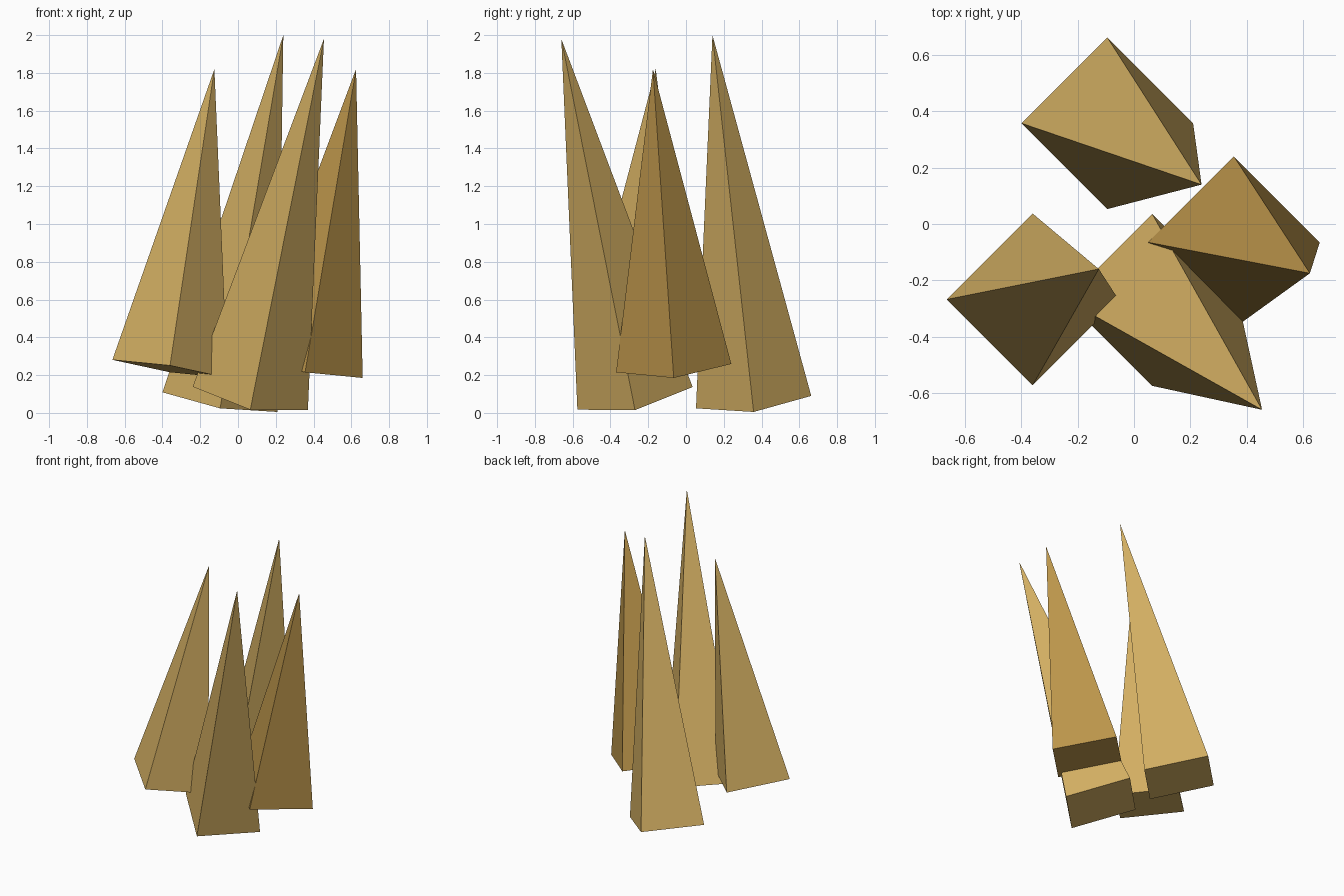
import bpy, bmesh
from mathutils import Vector

if "Cube" in bpy.data.objects:
    bpy.data.objects.remove(bpy.data.objects["Cube"])


def material(name, rgb):
    m = bpy.data.materials.new(name)
    m.diffuse_color = (*rgb, 1)
    m.use_nodes = True
    m.node_tree.nodes["Principled BSDF"].inputs["Base Color"].default_value = m.diffuse_color
    return m


tan = material("tan_stone", (0.645, 0.423, 0.122))
brown = material("brown_stone", (0.50, 0.30, 0.07))
R = 0.305  # half diagonal of each square base


def spike(name, centre, tilt, apex, mat):
    """Leaning four-sided spike; tilt is the base's rise along x and y."""
    bm = bmesh.new()
    c = Vector(centre)
    ax, ay = Vector((R, 0, tilt[0])), Vector((0, R, tilt[1]))
    base = [bm.verts.new(c + d) for d in (ax, ay, -ax, -ay)]
    tip = bm.verts.new(apex)
    bm.faces.new(base[::-1])
    for i in range(4):
        bm.faces.new((base[i], base[(i + 1) % 4], tip))
    bmesh.ops.recalc_face_normals(bm, faces=bm.faces)
    me = bpy.data.meshes.new(name)
    bm.to_mesh(me)
    bm.free()
    me.materials.append(mat)
    bpy.context.collection.objects.link(bpy.data.objects.new(name, me))


# Cluster of four spikes
spike("back_spike", (-0.095, 0.358, 0.057), (-0.052, 0.033), (0.24, 0.14, 2.0), tan)
spike("left_spike", (-0.36, -0.268, 0.233), (-0.048, -0.018), (-0.125, -0.16, 1.82), tan)
spike("front_spike", (0.065, -0.27, 0.077), (-0.062, 0.060), (0.455, -0.66, 1.98), tan)
spike("right_spike", (0.355, -0.065, 0.237), (-0.052, 0.022), (0.625, -0.175, 1.82), brown)
